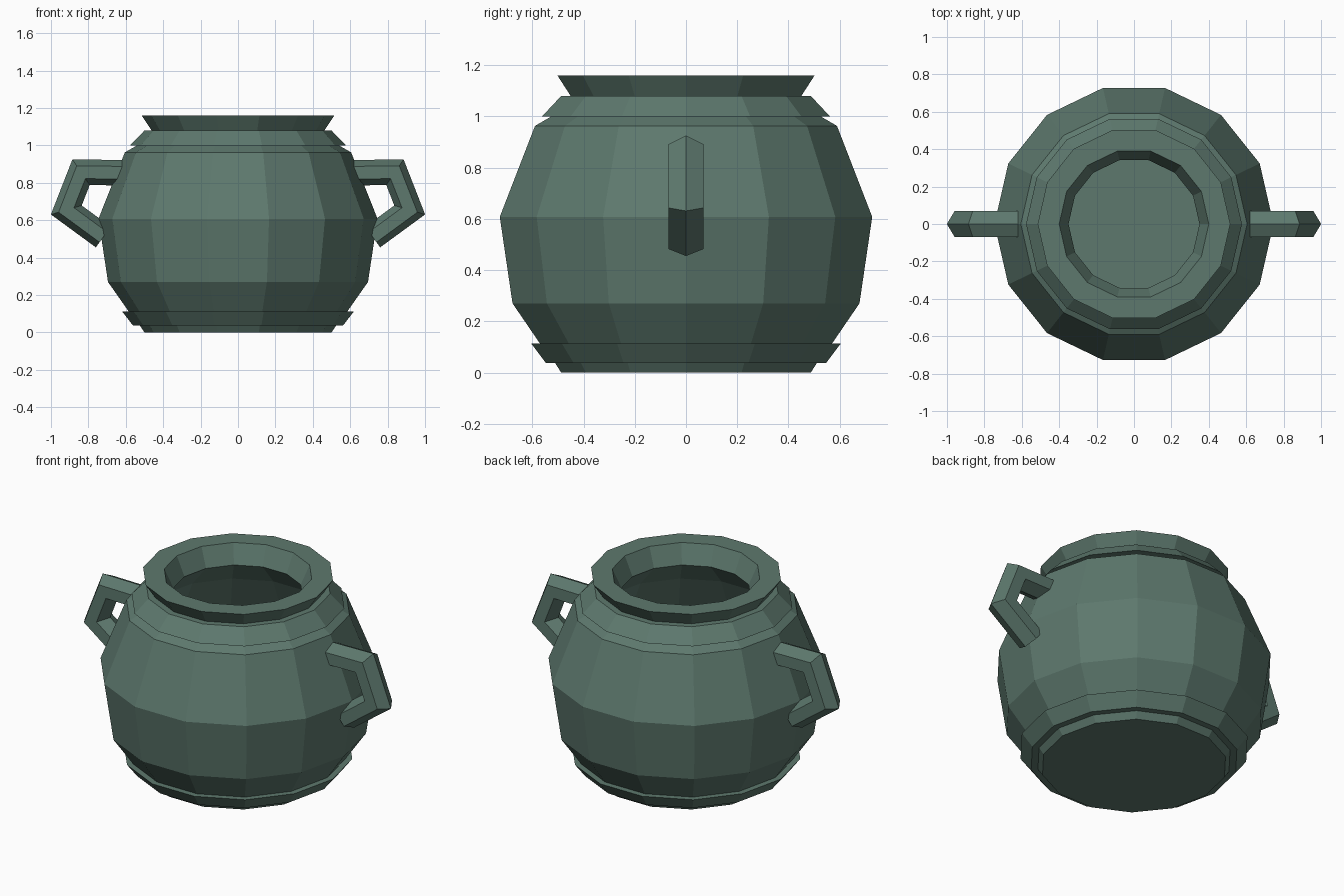
import bpy, bmesh
from math import cos, sin, pi
from mathutils import Vector

if "Cube" in bpy.data.objects:
    bpy.data.objects.remove(bpy.data.objects["Cube"])

SIDES = 14

mat = bpy.data.materials.new("dark_green_clay")
mat.diffuse_color = (0.11, 0.19, 0.155, 1)
mat.use_nodes = True
mat.node_tree.nodes["Principled BSDF"].inputs["Base Color"].default_value = mat.diffuse_color


def finish(bm, name):
    bmesh.ops.recalc_face_normals(bm, faces=bm.faces)
    mesh = bpy.data.meshes.new(name)
    bm.to_mesh(mesh)
    bm.free()
    mesh.materials.append(mat)
    obj = bpy.data.objects.new(name, mesh)
    bpy.context.collection.objects.link(obj)
    return obj


def skin(bm, rings):
    """Bridge equal rings of points with quads and cap both ends."""
    rows = [[bm.verts.new(p) for p in ring] for ring in rings]
    n = len(rows[0])
    for a, b in zip(rows, rows[1:]):
        for i in range(n):
            j = (i + 1) % n
            bm.faces.new((a[i], a[j], b[j], b[i]))
    bm.faces.new(rows[0])
    bm.faces.new(rows[-1])


def lathe(name, profile):
    bm = bmesh.new()
    skin(bm, [[(r * cos(2 * pi * i / SIDES), r * sin(2 * pi * i / SIDES), z)
               for i in range(SIDES)] for r, z in profile])
    return finish(bm, name)


# Pot: foot, base band, belly, shoulder, collar, flared rim, then the hollow inside
lathe("pot_body", [
    (0.50, 0), (0.525, 0.038), (0.562, 0.038), (0.62, 0.113), (0.585, 0.113),
    (0.695, 0.27), (0.746, 0.608), (0.605, 0.963), (0.54, 1.0), (0.577, 1.0),
    (0.50, 1.08), (0.462, 1.08), (0.515, 1.16),
    (0.40, 1.16), (0.35, 1.05), (0.50, 0.90), (0.65, 0.61), (0.61, 0.27), (0.50, 0.10)])


# Handles: hexagonal bar swept along a bent path with mitred corners
def handle(name, side):
    path = [Vector(p) for p in ((0.62, 0.854), (0.839, 0.857), (0.918, 0.655), (0.72, 0.51))]
    section = [(0.068, 0), (0.034, 0.069), (-0.034, 0.069),
               (-0.068, 0), (-0.034, -0.069), (0.034, -0.069)]
    dirs = [(b - a).normalized() for a, b in zip(path, path[1:])]
    rings = []
    for k, p in enumerate(path):
        d0, d1 = dirs[max(k - 1, 0)], dirs[min(k, len(dirs) - 1)]
        n0, n1 = Vector((-d0.y, d0.x)), Vector((-d1.y, d1.x))
        m = (n0 + n1) / (1 + n0.dot(n1))
        rings.append([(side * (p.x + m.x * u), v, p.y + m.y * u) for u, v in section])
    bm = bmesh.new()
    skin(bm, rings)
    return finish(bm, name)


handle("handle_right", 1)
handle("handle_left", -1)
